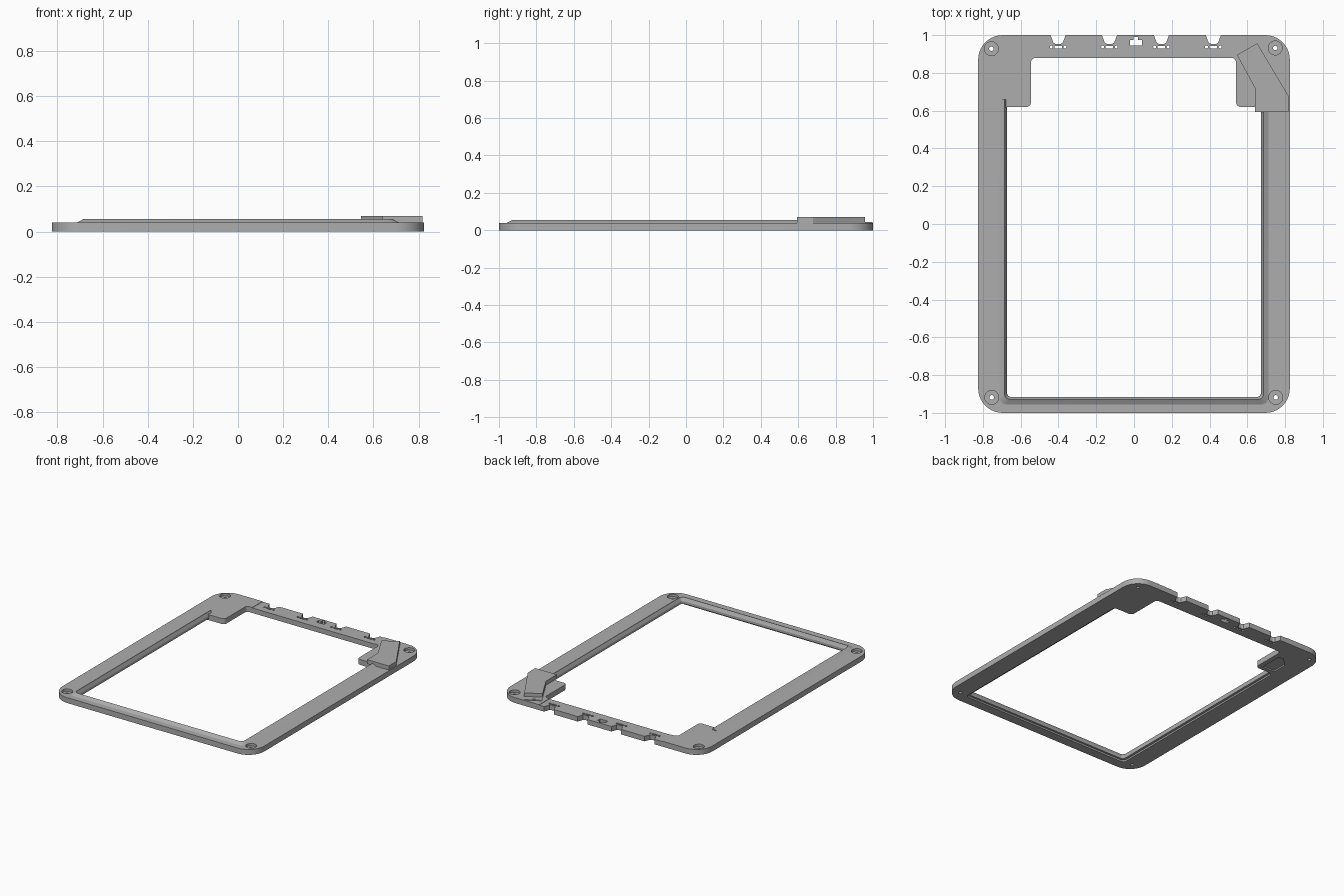
import bpy, bmesh, math
from mathutils import Vector

if "Cube" in bpy.data.objects:
    bpy.data.objects.remove(bpy.data.objects["Cube"], do_unlink=True)

GREY = (0.42, 0.42, 0.42, 1)
mat = bpy.data.materials.new("plain grey")
mat.use_nodes = True
mat.diffuse_color = GREY
mat.node_tree.nodes["Principled BSDF"].inputs["Base Color"].default_value = GREY


def finish(name, bm):
    bmesh.ops.recalc_face_normals(bm, faces=bm.faces)
    me = bpy.data.meshes.new(name)
    bm.to_mesh(me)
    bm.free()
    me.materials.append(mat)
    ob = bpy.data.objects.new(name, me)
    bpy.context.scene.collection.objects.link(ob)
    return ob


def rounded(points, radius, steps=6):
    """Round every corner of a closed outline."""
    out = []
    for i, p in enumerate(points):
        p = Vector(p)
        a = (Vector(points[i - 1]) - p).normalized() * radius
        b = (Vector(points[(i + 1) % len(points)]) - p).normalized() * radius
        for k in range(steps + 1):
            t = math.pi / 2 * k / steps
            out.append(p + a * (1 - math.sin(t)) + b * (1 - math.cos(t)))
    return out


def prism(name, outline, z0, z1):
    bm = bmesh.new()
    face = bm.faces.new([bm.verts.new((p[0], p[1], z0)) for p in outline])
    top = bmesh.ops.extrude_face_region(bm, geom=[face])["geom"]
    verts = [v for v in top if isinstance(v, bmesh.types.BMVert)]
    bmesh.ops.translate(bm, verts=verts, vec=(0, 0, z1 - z0))
    return finish(name, bm)


def rect(x0, y0, x1, y1):
    return [(x0, y0), (x1, y0), (x1, y1), (x0, y1)]


def circle(x, y, r, n=24):
    return [(x + r * math.cos(i * math.tau / n), y + r * math.sin(i * math.tau / n)) for i in range(n)]


def cut(target, outline, z0=-0.1, z1=0.2):
    cutter = prism("cutter", outline, z0, z1)
    mod = target.modifiers.new("cut", "BOOLEAN")
    mod.operation, mod.solver, mod.object = "DIFFERENCE", "EXACT", cutter
    bpy.context.view_layer.objects.active = target
    bpy.ops.object.modifier_apply(modifier=mod.name)
    bpy.data.objects.remove(cutter, do_unlink=True)


# Frame body with corner tabs
frame = prism("frame", rounded(rect(-0.825, -1, 0.825, 1), 0.13, 10), 0, 0.04)
opening = [(-0.69, -0.93), (0.69, -0.93), (0.69, 0.62), (0.54, 0.62),
           (0.54, 0.88), (-0.545, 0.88), (-0.545, 0.62), (-0.69, 0.62)]
cut(frame, rounded(opening, 0.025))

# Back bar: lower top, cable notches, tie holes and a cross slot
cut(frame, rect(-0.5, 0.8, 0.5, 1.1), 0.037)
for x in (-0.402, -0.13, 0.145, 0.42):
    notch = [(x - 0.04, 1.05), (x - 0.04, 1.0), (x - 0.025, 0.96), (x - 0.012, 0.952),
             (x + 0.012, 0.952), (x + 0.025, 0.96), (x + 0.04, 1.0), (x + 0.04, 1.05)]
    cut(frame, notch)
    cut(frame, rect(x - 0.02, 0.93, x + 0.02, 0.943))
    for side in (-1, 1):
        cut(frame, circle(x + side * 0.036, 0.937, 0.008, 12))
cut(frame, [(-0.022, 0.944), (0.042, 0.944), (0.042, 0.973), (0.022, 0.973),
            (0.022, 0.99), (-0.002, 0.99), (-0.002, 0.973), (-0.022, 0.973)])

# Corner screw seats
for x, y in ((-0.755, 0.928), (0.748, 0.932), (-0.753, -0.918), (0.75, -0.918)):
    cut(frame, circle(x, y, 0.037), 0.022)
    cut(frame, circle(x, y, 0.012, 16))

# Shallow pocket under the left-hand tab
cut(frame, [(-0.58, 0.65), (-0.68, 0.65), (-0.68, 0.76), (-0.62, 0.82), (-0.58, 0.82)], -0.1, 0.01)

# Raised inner lip along both sides and the front
bm = bmesh.new()
rings = []
for d, z in ((0, 0.012), (0, 0.03), (0.013, 0.055), (0.042, 0.0395), (0.042, 0.012)):
    x, y, r = 0.672 + d, -0.915 - d, 0.02 + d * 0.5
    path = [(-x, 0.66)]
    for cx, start in ((-x + r, math.pi), (x - r, 1.5 * math.pi)):
        path += [(cx + r * math.cos(start + k * math.pi / 12),
                  y + r + r * math.sin(start + k * math.pi / 12)) for k in range(7)]
    path.append((x, 0.6))
    rings.append([bm.verts.new((p[0], p[1], z)) for p in path])
for i, ring in enumerate(rings):
    nxt = rings[(i + 1) % len(rings)]
    for k in range(len(ring) - 1):
        bm.faces.new((ring[k], ring[k + 1], nxt[k + 1], nxt[k]))
for end in (0, -1):
    bm.faces.new([ring[end] for ring in rings])
finish("inner_lip", bm)

# Angled clip on the back corner, with a low foot
cover = [(0.545, 0.895), (0.64, 0.72), (0.64, 0.593), (0.817, 0.593), (0.817, 0.68), (0.652, 0.957)]
prism("clip_cover", cover, 0.038, 0.07)
foot = prism("clip_foot", [(0.52, 0.94), (0.545, 0.895), (0.652, 0.957), (0.625, 0.998)], 0.03, 0.044)
cut(foot, circle(0.572, 0.957, 0.009, 12))

# Crisp edges, smooth curves
for ob in bpy.context.scene.collection.objects:
    ob.select_set(ob.type == "MESH")
bpy.ops.object.shade_smooth_by_angle(angle=math.radians(25))
